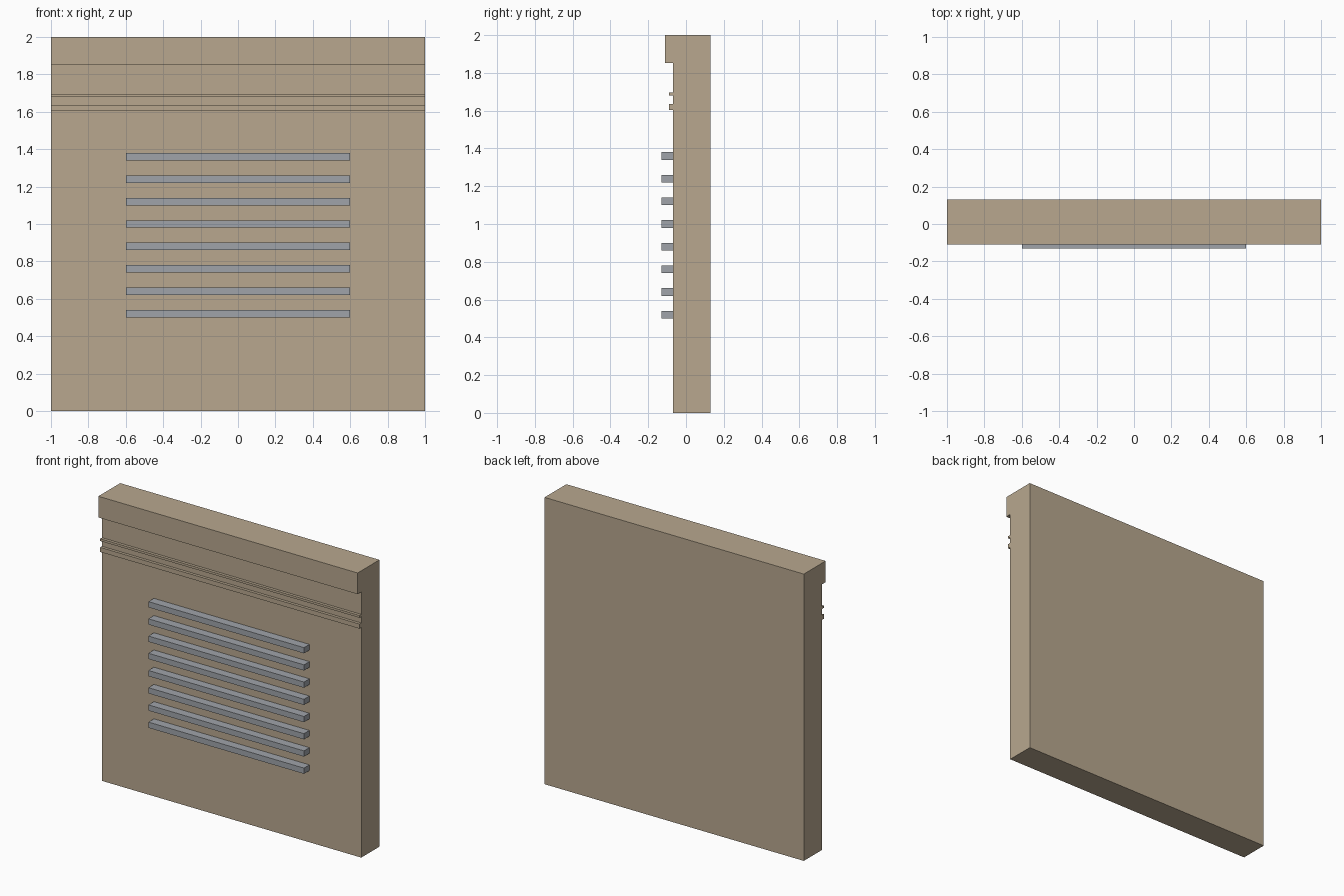
import bpy
import bmesh

cube = bpy.data.objects.get("Cube")
if cube:
    bpy.data.objects.remove(cube, do_unlink=True)


def make_material(name, rgb):
    mat = bpy.data.materials.new(name)
    mat.use_nodes = True
    mat.diffuse_color = (*rgb, 1)
    mat.node_tree.nodes["Principled BSDF"].inputs["Base Color"].default_value = (*rgb, 1)
    return mat


def extrude_profile(name, profile, half_width, mat):
    """Extrude a closed (y, z) profile along x, centred on x = 0."""
    bm = bmesh.new()
    face = bm.faces.new([bm.verts.new((-half_width, y, z)) for y, z in profile])
    result = bmesh.ops.extrude_face_region(bm, geom=[face])
    moved = [v for v in result["geom"] if isinstance(v, bmesh.types.BMVert)]
    bmesh.ops.translate(bm, verts=moved, vec=(2 * half_width, 0, 0))
    bmesh.ops.recalc_face_normals(bm, faces=bm.faces)
    mesh = bpy.data.meshes.new(name)
    bm.to_mesh(mesh)
    bm.free()
    mesh.materials.append(mat)
    obj = bpy.data.objects.new(name, mesh)
    bpy.context.collection.objects.link(obj)
    return obj


stone = make_material("tan_stone", (0.48, 0.39, 0.275))
metal = make_material("grey_metal", (0.35, 0.37, 0.40))

BACK, FRONT, TRIM, CORNICE, SLAT = 0.13, -0.07, -0.09, -0.11, -0.13

# Wall panel with two thin mouldings and an overhanging cornice
wall = [(BACK, 0), (FRONT, 0)]
for low, high, depth in ((1.604, 1.636, TRIM), (1.68, 1.696, TRIM), (1.852, 2, CORNICE)):
    wall += [(FRONT, low), (depth, low), (depth, high)]
    if high < 2:
        wall.append((FRONT, high))
wall.append((BACK, 2))
extrude_profile("wall_panel", wall, 1, stone)

# Horizontal vent slats
for i in range(8):
    low = 0.5 + 0.12 * i
    high = low + 0.04
    extrude_profile(f"vent_slat_{i + 1}",
                    [(FRONT, low), (SLAT, low), (SLAT, high), (FRONT, high)], 0.6, metal)
